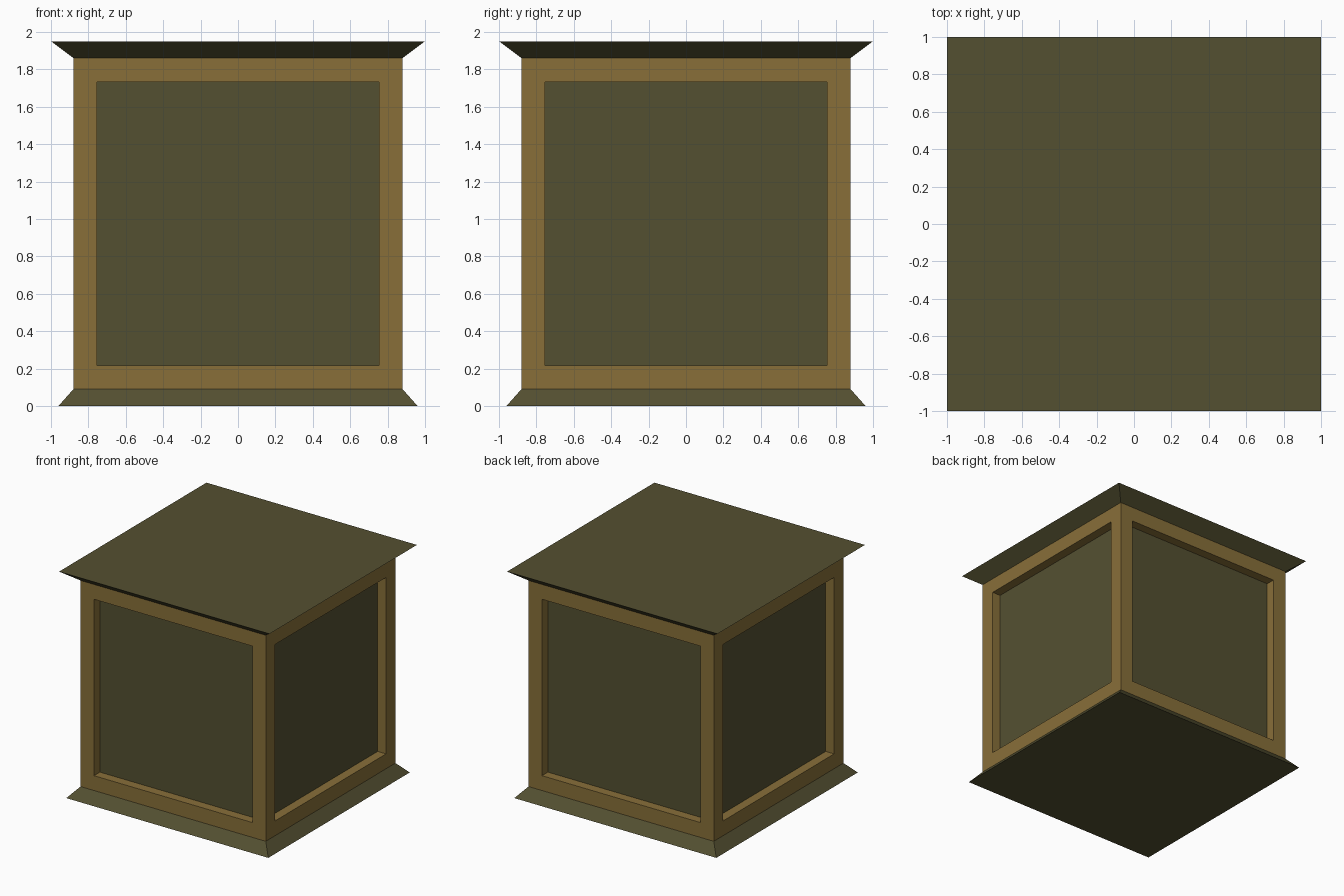
import bpy, bmesh

if "Cube" in bpy.data.objects:
    bpy.data.objects.remove(bpy.data.objects["Cube"])


def material(name, rgb):
    def lin(c):
        c /= 255
        return c / 12.92 if c <= 0.04045 else ((c + 0.055) / 1.055) ** 2.4
    m = bpy.data.materials.new(name)
    m.diffuse_color = (*[lin(c) for c in rgb], 1)
    m.use_nodes = True
    m.node_tree.nodes["Principled BSDF"].inputs["Base Color"].default_value = m.diffuse_color
    return m


frame_mat = material("tan wood", (136, 111, 57))
olive_mat = material("dark olive", (84, 80, 49))


def tapered_block(name, half_low, half_high, z_low, z_high, mats):
    """Square block whose bottom and top have different half widths."""
    bm = bmesh.new()
    bmesh.ops.create_cube(bm, size=2)
    for v in bm.verts:
        top = v.co.z > 0
        h = half_high if top else half_low
        v.co = (v.co.x * h, v.co.y * h, z_high if top else z_low)
    bm.normal_update()
    mesh = bpy.data.meshes.new(name)
    bm.to_mesh(mesh)
    bm.free()
    for m in mats:
        mesh.materials.append(m)
    obj = bpy.data.objects.new(name, mesh)
    bpy.context.collection.objects.link(obj)
    return obj


# Flared base and lid
tapered_block("base_trim", 0.96, 0.88, 0.0, 0.09, [olive_mat])
tapered_block("lid", 0.88, 1.0, 1.86, 1.95, [olive_mat])

# Box body with a recessed panel on each side
body = tapered_block("crate_body", 0.88, 0.88, 0.09, 1.86, [frame_mat, olive_mat])
bm = bmesh.new()
bm.from_mesh(body.data)
for face in [f for f in bm.faces if abs(f.normal.z) < 0.5]:
    normal = face.normal.copy()
    bmesh.ops.inset_individual(bm, faces=[face], thickness=0.18)   # frame
    bmesh.ops.inset_individual(bm, faces=[face], thickness=0.0)    # recess walls
    bmesh.ops.translate(bm, verts=face.verts, vec=-0.08 * normal)
    face.material_index = 1
bm.normal_update()
bm.to_mesh(body.data)
bm.free()
